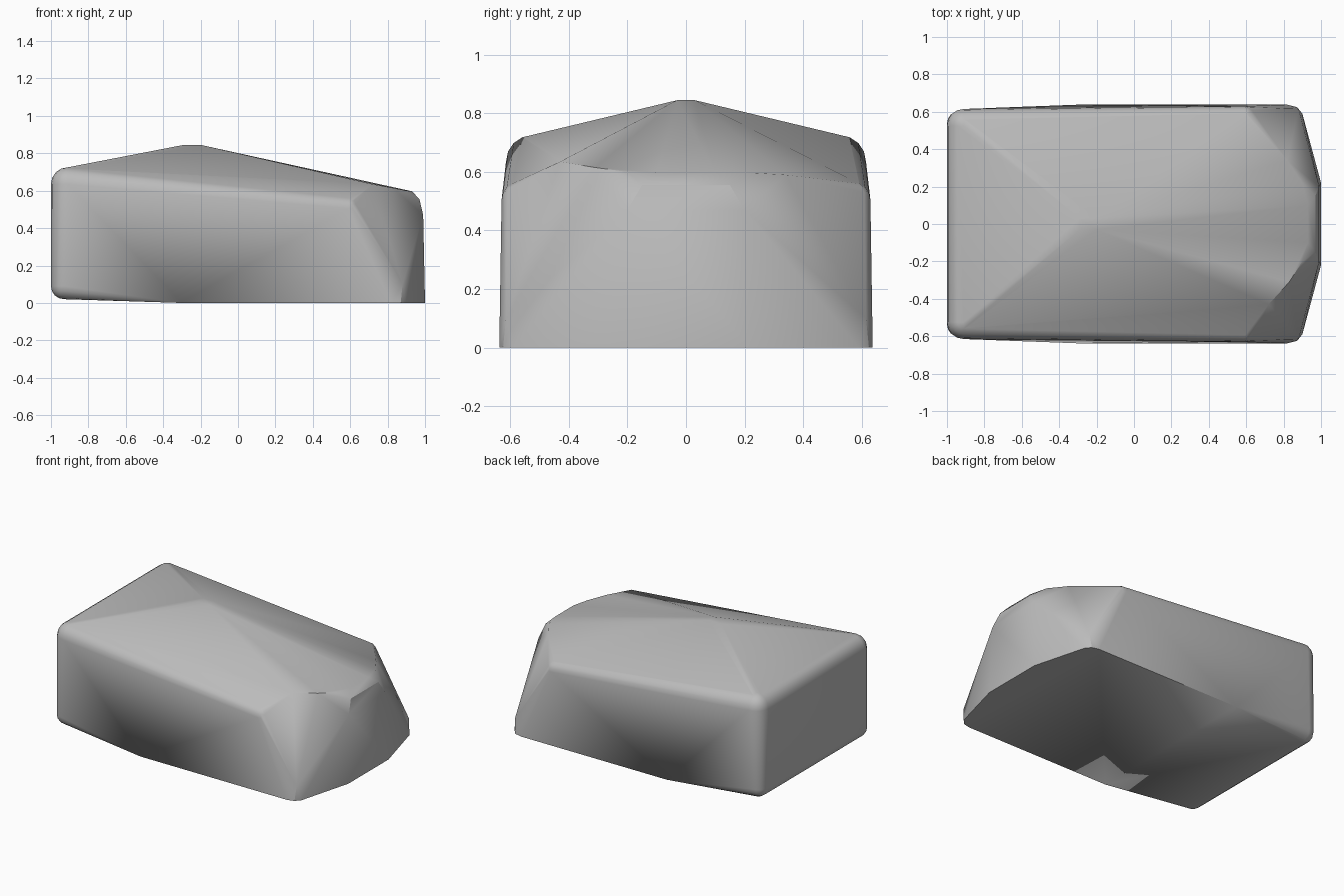
import bpy, bmesh, math
from mathutils import Matrix

cube = bpy.data.objects.get("Cube")
if cube:
    bpy.data.objects.remove(cube, do_unlink=True)

stone = bpy.data.materials.new("grey stone")
stone.use_nodes = True
grey = (0.5, 0.5, 0.5, 1)
stone.diffuse_color = grey
stone.node_tree.nodes["Principled BSDF"].inputs["Base Color"].default_value = grey

bm = bmesh.new()


def corner(x, y, z, sides=(-1, 1)):
    """Crisp corner, mirrored front to back."""
    for s in sides:
        bm.verts.new((x, y * s, z))


def round_corner(x, y, z, r):
    """Worn corner made from a small ball, mirrored front to back."""
    for s in (-1, 1):
        bmesh.ops.create_uvsphere(bm, u_segments=16, v_segments=8, radius=r,
                                  matrix=Matrix.Translation((x, y * s, z)))


# Square end: worn corners, raised slightly off the ground
round_corner(-0.91, 0.525, 0.635, 0.09)
round_corner(-0.93, 0.535, 0.09, 0.07)
# Long side edges
round_corner(0.59, 0.57, 0.505, 0.06)
# Roof peak
corner(-0.29, 0.03, 0.845)
corner(-0.20, 0.03, 0.845)
# Footprint
for x, y in ((-0.3, 0.638), (0.82, 0.638), (0.87, 0.625), (0.9, 0.59), (1, 0.22)):
    corner(x, y, 0)
corner(0.88, 0.615, 0.1)
# Rounded nose
for x, y, z in ((0.93, 0.1, 0.597), (0.97, 0.15, 0.555), (0.99, 0.2, 0.47)):
    corner(x, y, z)
# Roof rim, chipped further back on the front side
for x, y, z in ((0.72, 0.43, 0.635), (0.83, 0.31, 0.615), (0.9, 0.2, 0.6)):
    corner(x, y, z, (-1,))
for x, y, z in ((0.82, 0.34, 0.59), (0.9, 0.22, 0.597)):
    corner(x, y, z, (1,))

# Wrap everything in one tight skin
hull = bmesh.ops.convex_hull(bm, input=bm.verts[:], use_existing_faces=False)
inner = {g for key in ("geom_interior", "geom_unused") for g in hull[key]
         if isinstance(g, bmesh.types.BMVert)}
bmesh.ops.delete(bm, geom=list(inner), context='VERTS')
skin = {g for g in hull["geom"] if isinstance(g, bmesh.types.BMFace) and g.is_valid}
bmesh.ops.delete(bm, geom=[f for f in bm.faces if f not in skin], context='FACES')
bmesh.ops.dissolve_limit(bm, angle_limit=math.radians(0.5), verts=bm.verts[:], edges=bm.edges[:])
bmesh.ops.recalc_face_normals(bm, faces=bm.faces[:])

mesh = bpy.data.meshes.new("rock")
bm.to_mesh(mesh)
bm.free()
mesh.materials.append(stone)
rock = bpy.data.objects.new("rock", mesh)
bpy.context.collection.objects.link(rock)
bpy.context.view_layer.objects.active = rock
rock.select_set(True)
bpy.ops.object.shade_smooth_by_angle(angle=math.radians(30))
